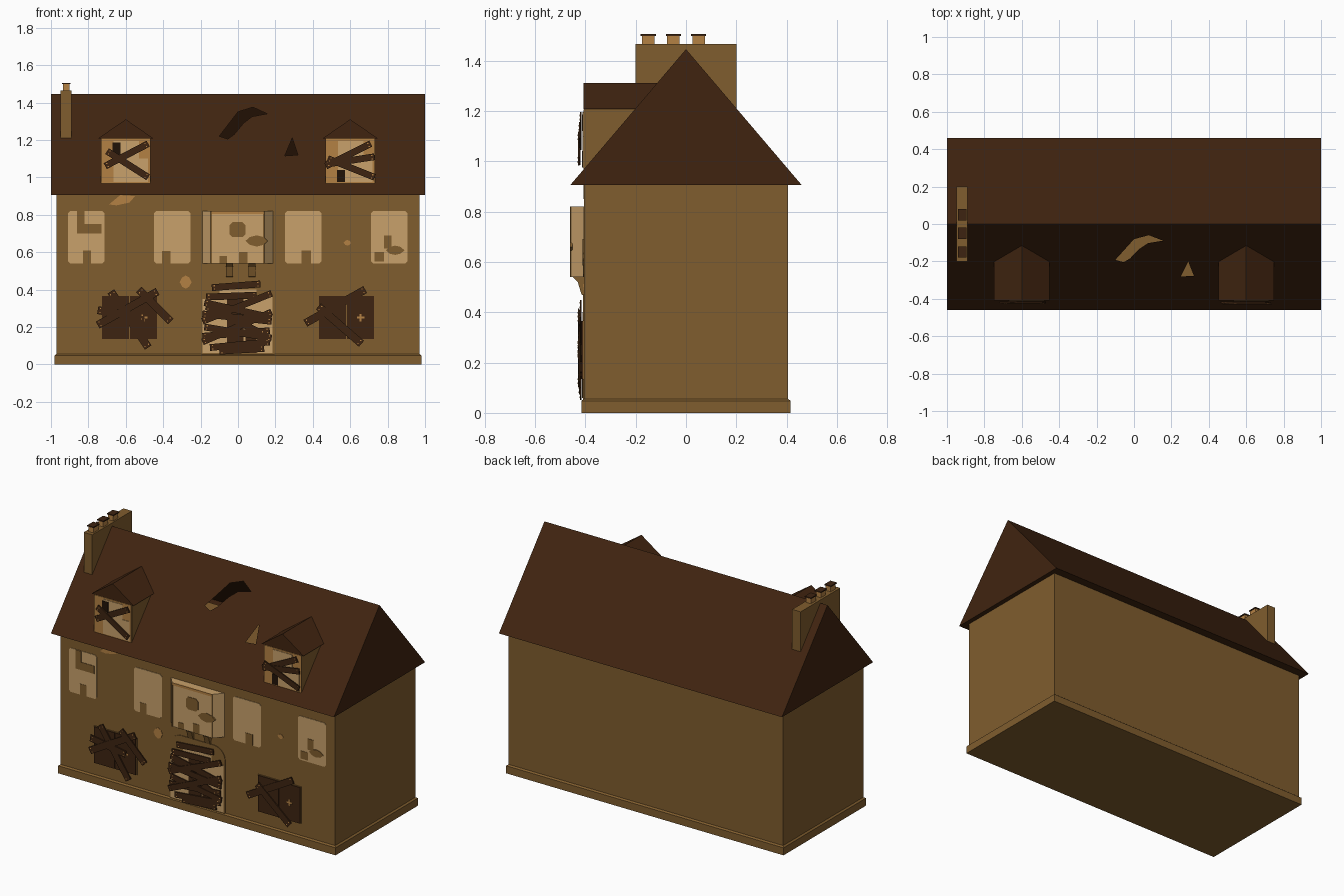
import bpy, bmesh, math
from mathutils import Vector

if "Cube" in bpy.data.objects:
    bpy.data.objects.remove(bpy.data.objects["Cube"])


def material(name, rgb):
    lin = [(c / 255 / 12.92) if c < 11 else ((c / 255 + 0.055) / 1.055) ** 2.4 for c in rgb]
    m = bpy.data.materials.new(name)
    m.diffuse_color = (*lin, 1)
    m.use_nodes = True
    m.node_tree.nodes["Principled BSDF"].inputs["Base Color"].default_value = m.diffuse_color
    return m


WALL = material("tan wall", (128, 93, 46))
ROOF = material("dark brown roof", (64, 36, 16))
BOARD = material("old board", (61, 36, 17))
PALE = material("pale window", (200, 161, 107))
ORANGE = material("orange plaster", (180, 129, 68))
DARK = material("dark opening", (32, 18, 7))


def finish(bm, name, mat):
    bmesh.ops.recalc_face_normals(bm, faces=bm.faces)
    me = bpy.data.meshes.new(name)
    bm.to_mesh(me)
    bm.free()
    me.materials.append(mat)
    ob = bpy.data.objects.new(name, me)
    bpy.context.collection.objects.link(ob)
    return ob


def loft(name, bodies, mat):
    """Each body is a list of matching rings, joined and capped."""
    bm = bmesh.new()
    for rings in bodies:
        vs = [[bm.verts.new(p) for p in r] for r in rings]
        n = len(vs[0])
        for a, b in zip(vs, vs[1:]):
            for i in range(n):
                bm.faces.new((a[i], a[(i + 1) % n], b[(i + 1) % n], b[i]))
        bm.faces.new(vs[0])
        bm.faces.new(vs[-1])
    return finish(bm, name, mat)


def plate(name, polys, front, back, mat):
    """Extrude outlines drawn in the front (x, z) plane along y."""
    return loft(name, [[[(x, y, z) for x, z in p] for y in (front, back)] for p in polys], mat)


def rect(x0, x1, z0, z1, c=0.0):
    if c == 0:
        return [(x0, z0), (x1, z0), (x1, z1), (x0, z1)]
    return [(x0 + c, z0), (x1 - c, z0), (x1, z0 + c), (x1, z1 - c),
            (x1 - c, z1), (x0 + c, z1), (x0, z1 - c), (x0, z0 + c)]


def blob(x, z, rx, rz, n=8):
    return [(x + rx * math.cos(i * math.tau / n) * (1 - 0.15 * (i % 2)),
             z + rz * math.sin(i * math.tau / n)) for i in range(n)]


def box(name, x0, x1, y0, y1, z0, z1, mat):
    return plate(name, [rect(x0, x1, z0, z1)], y0, y1, mat)


W = -0.405   # front wall plane

# House body and plinth with sloped top
box("house_body", -0.97, 0.97, W, 0.405, 0, 0.91, WALL)
ring = lambda x, y, z: [(-x, -y, z), (x, -y, z), (x, y, z), (-x, y, z)]
loft("plinth", [[ring(0.98, 0.415, 0), ring(0.98, 0.415, 0.048), ring(0.97, 0.405, 0.056)]], WALL)

# Roof shell: front slope has two broken holes
EAVE, RIDGE, RY = 0.905, 1.445, 0.46
slope = lambda x, z: Vector((x, -RY * (RIDGE - z) / (RIDGE - EAVE), z))
loops = [rect(-1, 1, EAVE, RIDGE),
         [(-.10, 1.22), (0, 1.35), (.08, 1.375), (.155, 1.34), (.075, 1.325),
          (.03, 1.29), (-.02, 1.23), (-.055, 1.205)],
         [(.25, 1.115), (.32, 1.12), (.29, 1.21)]]
bm = bmesh.new()
edges = []
for lp in loops:
    vs = [bm.verts.new(slope(*p)) for p in lp]
    edges += [bm.edges.new((vs[i - 1], vs[i])) for i in range(len(vs))]
    if lp is loops[0]:
        fl, fr, rr, rl = vs
bmesh.ops.triangle_fill(bm, edges=edges, use_beauty=True,
                        normal=Vector((0, -(RIDGE - EAVE), RY)).normalized())
bl, br = bm.verts.new((-1, RY, EAVE)), bm.verts.new((1, RY, EAVE))
for f in ((rl, rr, br, bl), (fl, rl, bl), (fr, br, rr), (fl, bl, br, fr)):
    bm.faces.new(f)
finish(bm, "main_roof", ROOF)

# Chimney with three capped pots
box("chimney_stack", -0.95, -0.89, -0.2, 0.2, 1.2, 1.465, WALL)
for i, y in enumerate((-0.15, -0.05, 0.05)):
    box(f"chimney_pot_{i}", -0.935, -0.9, y - 0.025, y + 0.025, 1.465, 1.498, ORANGE)
    box(f"chimney_cap_{i}", -0.94, -0.895, y - 0.03, y + 0.03, 1.498, 1.505, BOARD)

# Dormers: box, gabled roof, broken window
for side, s in (("left", -1), ("right", 1)):
    c = 0.6 * s
    box(side + "_dormer_body", c - 0.133, c + 0.133, W, -0.19, 0.965, 1.21, WALL)
    plate(side + "_dormer_roof", [[(c - 0.148, 1.208), (c + 0.148, 1.208), (c, 1.31)]],
          W - 0.003, -0.112, ROOF)
    plate(side + "_dormer_frame", [rect(c - 0.13, c + 0.13, 0.968, 1.205)], W - 0.003, W, ORANGE)
    plate(side + "_dormer_panes", [rect(c - 0.065, c + 0.12, 0.975, 1.1),
                                   rect(c - 0.065, c + 0.07, 1.1, 1.195)], W - 0.006, W, PALE)
    x, z = (-0.67, 1.12) if s < 0 else (0.53, 0.975)
    plate(side + "_dormer_broken_pane", [rect(x, x + 0.042, z, z + 0.065)], W - 0.009, W, DARK)

# Upper windows with missing panes
for i, (x, notch) in enumerate(((-0.91, (0.08, 0.125, 0.54, 0.61)), (-0.45, (0.045, 0.09, 0.54, 0.605)),
                                (0.25, (0.09, 0.14, 0.54, 0.61)), (0.71, (0.02, 0.07, 0.55, 0.60)))):
    plate(f"upper_window_{i}", [rect(x, x + 0.197, 0.54, 0.82, 0.012)], W - 0.003, W, PALE)
    a, b, z0, z1 = notch
    plate(f"missing_pane_{i}", [rect(x + a, x + b, z0, z1)], W - 0.005, W, WALL)
plate("broken_glass", [rect(-0.86, -0.82, 0.75, 0.82), rect(-0.86, -0.73, 0.70, 0.75), blob(0.84, 0.61, 0.05, 0.025),
                       rect(0.78, 0.82, 0.62, 0.69)], W - 0.006, W, WALL)

# Projecting bay window with posts, lintel and brackets
plan = [(-0.19, W), (-0.145, -0.458), (0.14, -0.458), (0.187, W)]
loft("bay_window", [[[(x, y, z) for x, y in plan] for z in (0.54, 0.82)]], PALE)
plate("bay_lintel", [rect(-0.14, 0.135, 0.805, 0.82)], -0.461, -0.45, ORANGE)
plate("bay_posts", [rect(x - 0.003, x + 0.003, 0.54, 0.82) for x in (-0.143, 0.138)],
      -0.461, -0.45, WALL)
plate("bay_broken_glass", [rect(-0.045, 0.04, 0.68, 0.76, 0.015), blob(0.1, 0.66, 0.06, 0.03),
                           rect(0.005, 0.05, 0.54, 0.60), rect(-0.1, -0.06, 0.54, 0.58)], -0.461, -0.45, WALL)
for s, x in (("left", -0.045), ("right", 0.075)):
    prof = [(W, 0.545), (-0.455, 0.545), (-0.43, 0.52), (-0.415, 0.47), (W, 0.465)]
    loft(s + "_bay_bracket", [[[(x + d, y, z) for y, z in prof] for d in (-0.018, 0.018)]], WALL)

# Arched doorway with pale panels
arch = [(0.195, 0.05)] + [(0.115 + 0.08 * math.cos(a), 0.39 + 0.08 * math.sin(a))
                          for a in [i * math.pi / 10 for i in range(6)]]
arch = arch + [(-x, z) for x, z in reversed(arch)]
plate("door_arch", [arch], W - 0.004, W, WALL)
plate("door_panels", [rect(-0.19, -0.06, 0.06, 0.35), rect(0.03, 0.185, 0.06, 0.36),
                      rect(-0.1, 0.1, 0.36, 0.40)], W - 0.007, W, PALE)
plate("door_gap", [rect(-0.06, 0.03, 0.06, 0.36), rect(0.04, 0.1, 0.06, 0.16)], W - 0.009, W, BOARD)

# Ground floor shutters with cross cut-outs
for side, c, cross in (("left", -0.58, -0.505), ("right", 0.58, 0.655)):
    plate(side + "_window_frame", [rect(c - 0.152, c + 0.152, 0.133, 0.368)], W - 0.004, W, WALL)
    plate(side + "_shutters", [rect(c - 0.147, c - 0.002, 0.135, 0.365),
                               rect(c + 0.002, c + 0.147, 0.135, 0.365)], W - 0.01, W, BOARD)
    plate(side + "_shutter_cross", [rect(cross - 0.02, cross + 0.02, 0.245, 0.255),
                                    rect(cross - 0.005, cross + 0.005, 0.23, 0.27)],
          W - 0.012, W, ORANGE)

# Bare plaster patches
plate("plaster_patches", [[(-.69, .855), (-.65, .85), (-.58, .865), (-.55, .9), (-.63, .905)],
                          blob(-0.28, 0.44, 0.032, 0.035), blob(0.585, 0.65, 0.02, 0.015),
                          blob(0.08, 0.5, 0.016, 0.035)], W - 0.002, W, ORANGE)


# Nailed boards: start and end points of each
def boards(name, ends, width=0.042):
    planks, nails = [], []
    for k, (x0, z0, x1, z1) in enumerate(ends):
        a, b = Vector((x0, z0)), Vector((x1, z1))
        d = (b - a).normalized()
        n = Vector((-d.y, d.x)) * width / 2
        y = W - 0.017 - 0.004 * (k % 3)
        planks.append([[(p.x, yy, p.y) for p in (a - n, b - n, b + n, a + n)] for yy in (y, y + 0.007)])
        for e, sgn in ((a, 1), (b, -1)):
            for t in (-0.5, 0.5):
                c = e + d * sgn * 0.014 + n * t
                sq = rect(c.x - 0.003, c.x + 0.003, c.y - 0.003, c.y + 0.003)
                nails.append([[(px, yy, pz) for px, pz in sq] for yy in (y - 0.001, y + 0.002)])
    loft(name, planks, BOARD)
    loft(name + "_nails", nails, ORANGE)


boards("left_window_boards", [(-.68, .39, -.48, .09), (-.75, .21, -.43, .39),
                              (-.53, .40, -.36, .23), (-.75, .29, -.5, .25)])
boards("right_window_boards", [(.36, .22, .68, .40), (.43, .31, .66, .11)])
boards("left_dormer_boards", [(-.71, 1.06, -.48, 1.18), (-.70, 1.14, -.48, 1.0)], 0.036)
boards("right_dormer_boards", [(.47, 1.06, .71, 1.18), (.47, 1.07, .73, 1.11), (.48, 1.1, .73, 1.0)], 0.036)
boards("door_boards", [(-.14, .41, .12, .43), (-.18, .33, .18, .25), (-.19, .23, .18, .38),
                       (-.19, .15, .17, .18), (-.15, .09, .17, .12), (-.19, .27, .18, .23),
                       (-.17, .31, .14, .16), (-.17, .36, .1, .37), (-.19, .12, .18, .28),
                       (-.1, .07, .14, .085), (-.18, .2, .18, .14)], 0.036)
